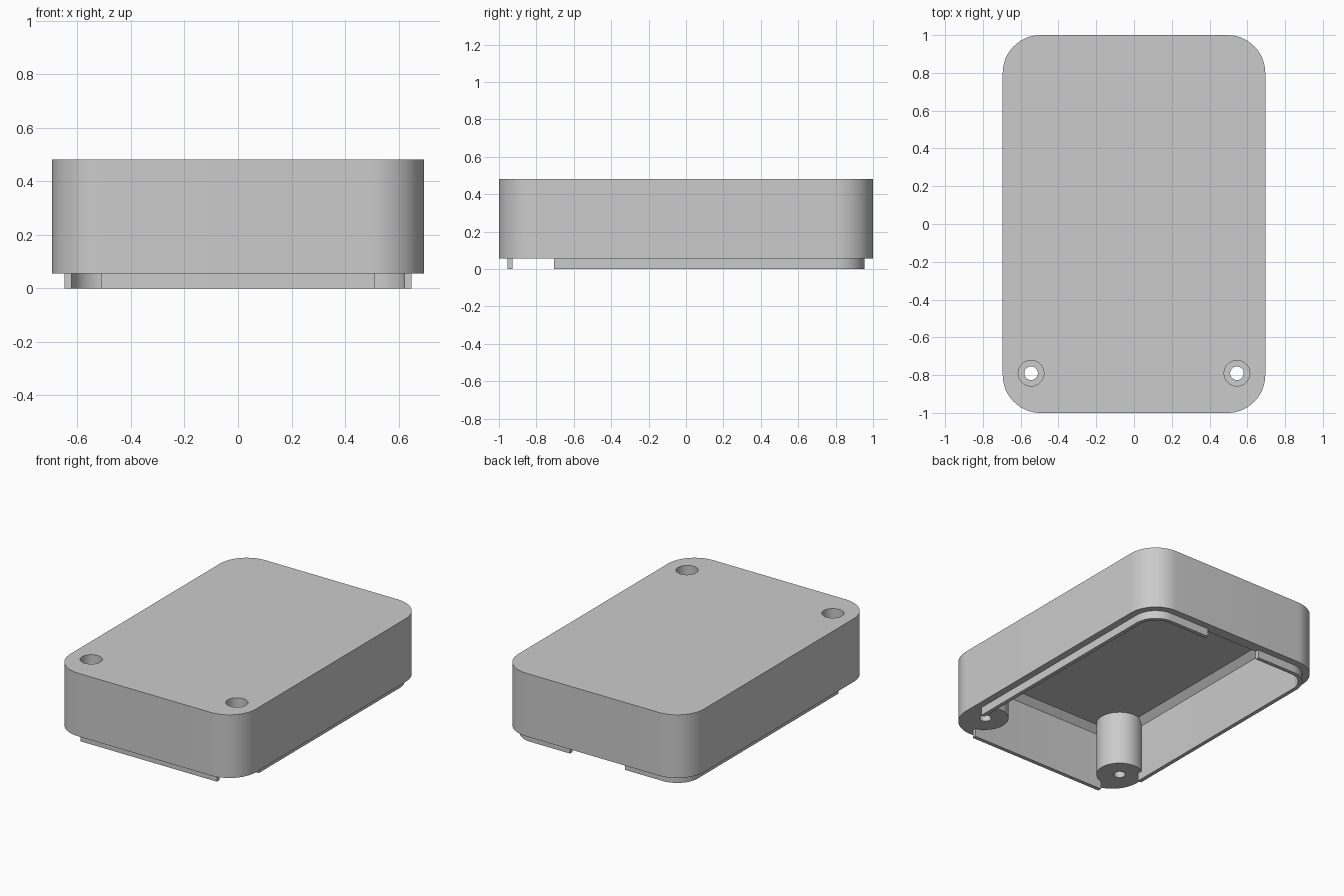
import bpy, bmesh, math

cube = bpy.data.objects.get("Cube")
if cube:
    bpy.data.objects.remove(cube, do_unlink=True)

HX, HY = 0.695, 1.0          # outer half sizes
RIM, TOP, CEILING = 0.055, 0.482, 0.42
WALL, LEDGE, CHAMFER = 0.072, 0.046, 0.04
RADIUS = 0.2
SCREW_X, SCREW_Y = 0.545, -0.79

grey = bpy.data.materials.new("plain grey plastic")
grey.use_nodes = True
colour = (0.6, 0.6, 0.6, 1)
grey.diffuse_color = colour
grey.node_tree.nodes["Principled BSDF"].inputs["Base Color"].default_value = colour


def rounded_outline(inset, steps=16):
    """Rounded rectangle, moved inwards from the outer wall."""
    r = RADIUS - inset
    pts = []
    for k, (sx, sy) in enumerate([(1, 1), (-1, 1), (-1, -1), (1, -1)]):
        for i in range(steps + 1):
            a = math.pi / 2 * (k + i / steps)
            pts.append((sx * (HX - RADIUS) + r * math.cos(a),
                        sy * (HY - RADIUS) + r * math.sin(a)))
    return pts


def circle(x, y, r, steps=48):
    return [(x + r * math.cos(2 * math.pi * i / steps),
             y + r * math.sin(2 * math.pi * i / steps)) for i in range(steps)]


def rectangle(x0, x1, y0, y1):
    return [(x0, y0), (x1, y0), (x1, y1), (x0, y1)]


def loft(name, layers):
    """Solid through (outline, height) layers, from bottom to top."""
    bm = bmesh.new()
    rings = [[bm.verts.new((x, y, z)) for x, y in pts] for pts, z in layers]
    n = len(rings[0])
    for low, high in zip(rings, rings[1:]):
        for i in range(n):
            j = (i + 1) % n
            bm.faces.new((low[i], low[j], high[j], high[i]))
    bm.faces.new(rings[0][::-1])
    bm.faces.new(rings[-1])
    mesh = bpy.data.meshes.new(name)
    bm.to_mesh(mesh)
    bm.free()
    mesh.materials.append(grey)
    obj = bpy.data.objects.new(name, mesh)
    bpy.context.collection.objects.link(obj)
    return obj


def prism(name, outline, z0, z1):
    return loft(name, [(outline, z0), (outline, z1)])


def combine(target, tool, operation):
    tool.hide_render = True
    mod = target.modifiers.new(operation.lower(), "BOOLEAN")
    mod.operation, mod.solver, mod.object = operation, "EXACT", tool
    bpy.context.view_layer.objects.active = target
    bpy.ops.object.modifier_apply(modifier=mod.name)
    bpy.data.objects.remove(tool, do_unlink=True)


def smooth(obj):
    bpy.ops.object.select_all(action="DESELECT")
    obj.select_set(True)
    bpy.context.view_layer.objects.active = obj
    bpy.ops.object.shade_smooth_by_angle(angle=math.radians(30))


# Hollow cover with a chamfered ceiling
shell = prism("cover_shell", rounded_outline(0), RIM, TOP)
inner = rounded_outline(WALL)
cavity = loft("cavity_cutter", [(inner, RIM - 0.1), (inner, CEILING - CHAMFER),
                                (rounded_outline(WALL + CHAMFER), CEILING)])
combine(shell, cavity, "DIFFERENCE")

# Screw posts with through holes and wide head recesses
for side in (-1, 1):
    x = side * SCREW_X
    combine(shell, prism("screw_post", circle(x, SCREW_Y, 0.144), RIM, TOP - 0.03), "UNION")
    combine(shell, prism("screw_hole", circle(x, SCREW_Y, 0.036), -0.1, TOP + 0.1), "DIFFERENCE")
    combine(shell, prism("head_recess", circle(x, SCREW_Y, 0.068), 0.22, TOP + 0.1), "DIFFERENCE")
smooth(shell)

# Locating lip under the rim, open at the back and around the posts
lip = prism("locating_lip", rounded_outline(LEDGE), 0, RIM)
combine(lip, prism("lip_cutter", inner, -0.1, RIM + 0.1), "DIFFERENCE")
gaps = [rectangle(-0.21, 0.2, 0.8, 1.1),
        rectangle(-0.8, -0.51, -1.1, -0.705),
        rectangle(0.51, 0.8, -1.1, -0.705)]
for gap in gaps:
    combine(lip, prism("gap_cutter", gap, -0.1, RIM + 0.1), "DIFFERENCE")
smooth(lip)
